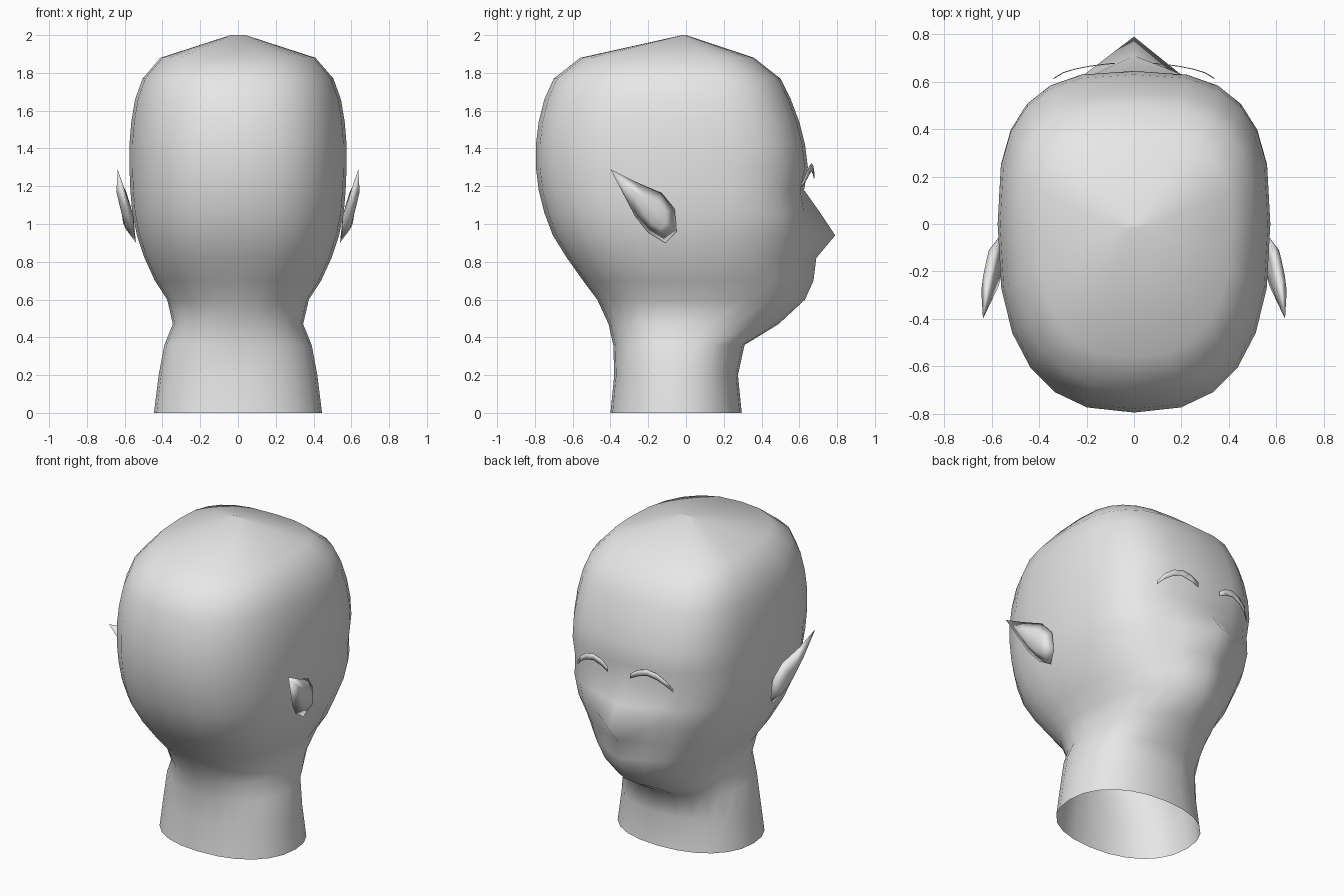
import bpy, bmesh
from math import sin, cos, tau

cube = bpy.data.objects.get("Cube")
if cube:
    bpy.data.objects.remove(cube, do_unlink=True)

grey = bpy.data.materials.new("plain grey")
grey.use_nodes = True
grey.diffuse_color = (0.8, 0.8, 0.8, 1)
grey.node_tree.nodes["Principled BSDF"].inputs["Base Color"].default_value = grey.diffuse_color

SEGMENTS = 24


def finish(bm, name, closed=True):
    """Turn a bmesh into a smooth shaded grey object."""
    if closed:
        bmesh.ops.recalc_face_normals(bm, faces=bm.faces)
    for face in bm.faces:
        face.smooth = True
    mesh = bpy.data.meshes.new(name)
    bm.to_mesh(mesh)
    bm.free()
    mesh.materials.append(grey)
    obj = bpy.data.objects.new(name, mesh)
    bpy.context.collection.objects.link(obj)
    return obj


def power(value, exponent):
    """Signed power, giving rounded-box cross-sections."""
    return abs(value) ** exponent * (1 if value >= 0 else -1)


def ring(bm, z, half_width, back, front, middle, centre, roundness):
    """One horizontal section; middle is the depth of the face centre line."""
    verts = []
    for i in range(SEGMENTS):
        s, c = sin(tau * i / SEGMENTS), cos(tau * i / SEGMENTS)
        if abs(s) < 1e-6:
            s = 0
        if abs(c) < 1e-6:
            c = 0
        p = roundness if c > 0 else max(roundness, 0.79)
        depth = front - centre if c > 0 else centre - back
        y = middle if i == 0 else centre + depth * power(c, p)
        verts.append(bm.verts.new((half_width * power(s, p), y, z)))
    return verts


# Head and neck: height, half width, back, front, face centre line, widest depth, roundness
SECTIONS = [
    (0, .445, -.40, .295, .295, -.05, .9),
    (.2, .42, -.38, .275, .275, -.05, .9),
    (.36, .39, -.385, .31, .31, -.05, .9),
    (.47, .345, -.41, .49, .49, -.03, .9),
    (.6, .375, -.47, .61, .63, 0, .9),
    (.7, .44, -.545, .625, .675, 0, .85),
    (.82, .495, -.63, .62, .69, 0, .8),
    (.94, .535, -.705, .65, .79, 0, .75),
    (1.06, .56, -.75, .64, .71, 0, .7),
    (1.18, .57, -.78, .62, .625, 0, .7),
    (1.3, .575, -.795, .645, .645, 0, .7),
    (1.42, .575, -.795, .63, .63, 0, .7),
    (1.54, .565, -.78, .6, .6, 0, .7),
    (1.66, .545, -.75, .555, .555, 0, .7),
    (1.77, .505, -.70, .5, .5, 0, .7),
    (1.88, .41, -.56, .36, .36, 0, .7),
    (2, .04, -.02, 0, 0, -.01, .8),
]
bm = bmesh.new()
rings = [ring(bm, *section) for section in SECTIONS]
for low, high in zip(rings, rings[1:]):
    for i in range(SEGMENTS):
        j = (i + 1) % SEGMENTS
        bm.faces.new((low[j], low[i], high[i], high[j]))
bm.faces.new(reversed(rings[-1]))
finish(bm, "head_and_neck")

# Pointed ears: a leaf outline with a bulged outer side and a shallow inner side
EAR_RIM = [
    (.637, -.40, 1.29), (.62, -.27, 1.225), (.59, -.13, 1.165), (.572, -.06, 1.08),
    (.565, -.05, .96), (.54, -.11, .90), (.55, -.20, .955), (.575, -.27, 1.04),
]
EAR_OUTER = (.615, -.16, 1.05)
EAR_INNER = (.555, -.17, 1.05)


def ear(name, side):
    bm = bmesh.new()
    rim = [bm.verts.new((side * x, y, z)) for x, y, z in EAR_RIM]
    for centre, bulge in ((EAR_OUTER, .018), (EAR_INNER, 0)):
        hub = bm.verts.new((side * centre[0], *centre[1:]))
        # A halfway loop keeps the bulge rounded
        loop = []
        for v in rim:
            point = v.co.lerp(hub.co, .5)
            point.x += side * bulge
            loop.append(bm.verts.new(point))
        for i in range(len(rim)):
            j = (i + 1) % len(rim)
            bm.faces.new((rim[i], rim[j], loop[j], loop[i]))
            bm.faces.new((loop[i], loop[j], hub))
    finish(bm, name)


# Eyebrows: thin arched strips, as (x, y, top, bottom)
BROW = [
    (.08, .68, 1.27, 1.24), (.13, .675, 1.305, 1.265), (.19, .667, 1.32, 1.28),
    (.25, .655, 1.305, 1.265), (.30, .64, 1.27, 1.235), (.34, .615, 1.215, 1.195),
]


def eyebrow(name, side):
    bm = bmesh.new()
    pairs = [[bm.verts.new((side * x, y, z)) for z in (top, bottom)] for x, y, top, bottom in BROW]
    for (a, b), (c, d) in zip(pairs, pairs[1:]):
        bm.faces.new((a, b, d, c) if side < 0 else (a, c, d, b))
    obj = finish(bm, name, closed=False)
    solid = obj.modifiers.new("thickness", "SOLIDIFY")
    solid.thickness = .004


for label, side in (("left", -1), ("right", 1)):
    ear(label + "_ear", side)
    eyebrow(label + "_eyebrow", side)
